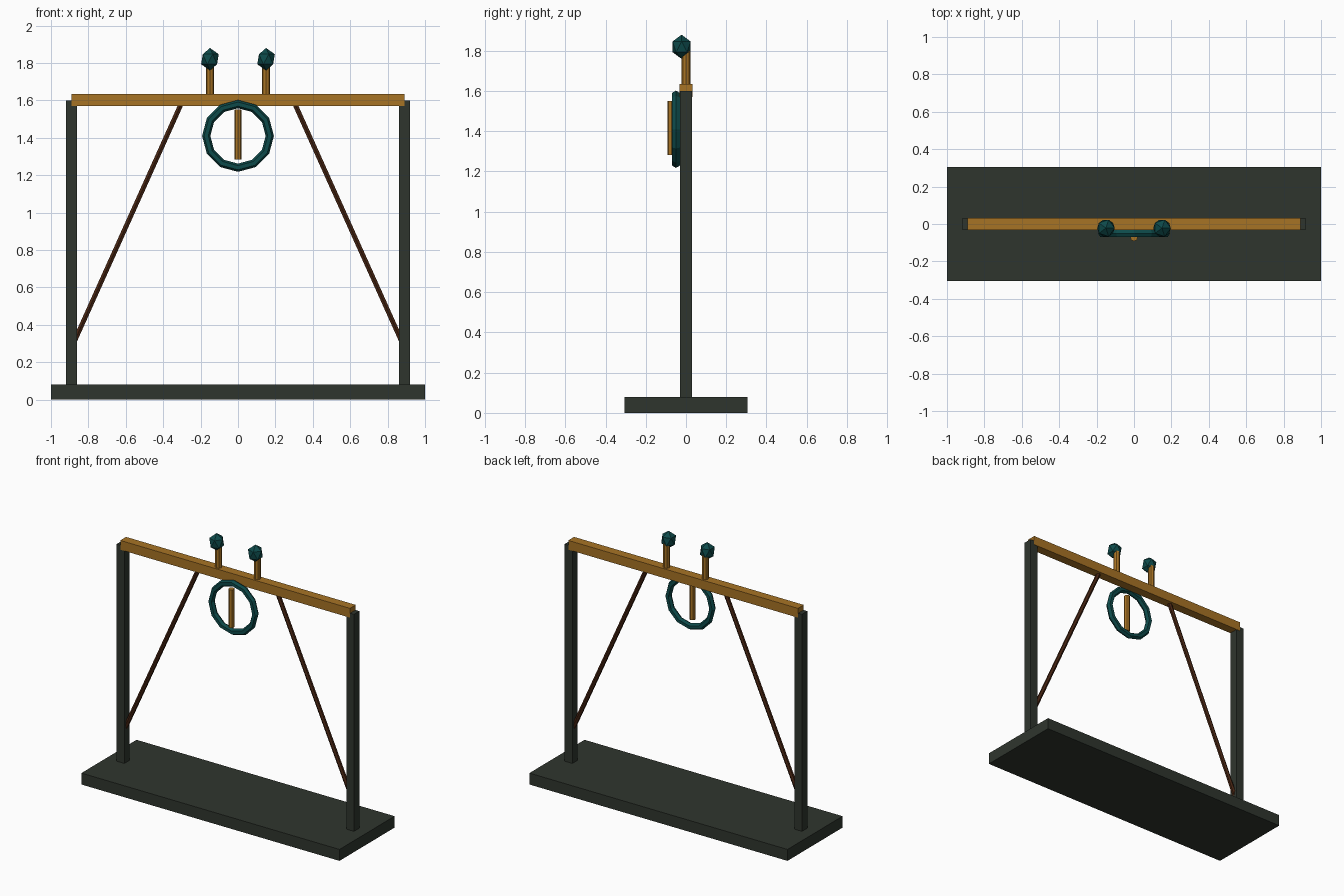
import bpy, math
from mathutils import Vector

if "Cube" in bpy.data.objects:
    bpy.data.objects.remove(bpy.data.objects["Cube"])


def material(name, rgb):
    m = bpy.data.materials.new(name)
    m.diffuse_color = (*rgb, 1)
    m.use_nodes = True
    m.node_tree.nodes["Principled BSDF"].inputs["Base Color"].default_value = m.diffuse_color
    return m


IRON = material("dark grey green", (0.028, 0.036, 0.027))
BRASS = material("golden brown", (0.39, 0.172, 0.018))
WOOD = material("dark red brown", (0.063, 0.018, 0.006))
TEAL = material("deep teal", (0.004, 0.068, 0.068))


def finish(name, mat):
    ob = bpy.context.object
    ob.name = name
    ob.data.materials.append(mat)
    return ob


def box(name, mat, lo, hi):
    lo, hi = Vector(lo), Vector(hi)
    bpy.ops.mesh.primitive_cube_add(size=1, location=(lo + hi) / 2)
    bpy.context.object.scale = hi - lo
    return finish(name, mat)


def rod(name, mat, a, b, radius, sides):
    a, b = Vector(a), Vector(b)
    bpy.ops.mesh.primitive_cylinder_add(vertices=sides, radius=radius,
                                        depth=(b - a).length, location=(a + b) / 2)
    ob = bpy.context.object
    ob.rotation_euler = (0, math.atan2(b.x - a.x, b.z - a.z), 0)
    return finish(name, mat)


# base slab and top beam
box("base", IRON, (-1, -0.305, 0), (1, 0.305, 0.08))
box("top_beam", BRASS, (-0.89, -0.032, 1.57), (0.89, 0.032, 1.635))

for side, s in (("left", -1), ("right", 1)):
    # upright post
    box(side + "_post", IRON, (s * 0.89 - 0.03, -0.03, 0.08), (s * 0.89 + 0.03, 0.03, 1.6))
    # diagonal brace from the post to the beam
    rod(side + "_brace", WOOD, (s * 0.88, 0, 0.30), (s * 0.30, 0, 1.59), 0.015, 6)
    # peg with a faceted knob
    rod(side + "_peg", BRASS, (s * 0.15, 0, 1.6), (s * 0.15, 0, 1.8), 0.022, 8)
    bpy.ops.mesh.primitive_ico_sphere_add(subdivisions=1, radius=1,
                                          location=(s * 0.15, -0.022, 1.82))
    bpy.context.object.scale = (0.0525, 0.0525, 0.06)
    finish(side + "_knob", TEAL)

# twelve-sided ring hanging in front of the beam
bpy.ops.mesh.primitive_torus_add(major_segments=12, minor_segments=6, major_radius=0.17,
                                 minor_radius=0.022, location=(0, -0.05, 1.41),
                                 rotation=(math.pi / 2, 0, 0))
finish("ring", TEAL)

# short upright bar in the ring
rod("ring_bar", BRASS, (0, -0.072, 1.283), (0, -0.072, 1.55), 0.02, 8)
